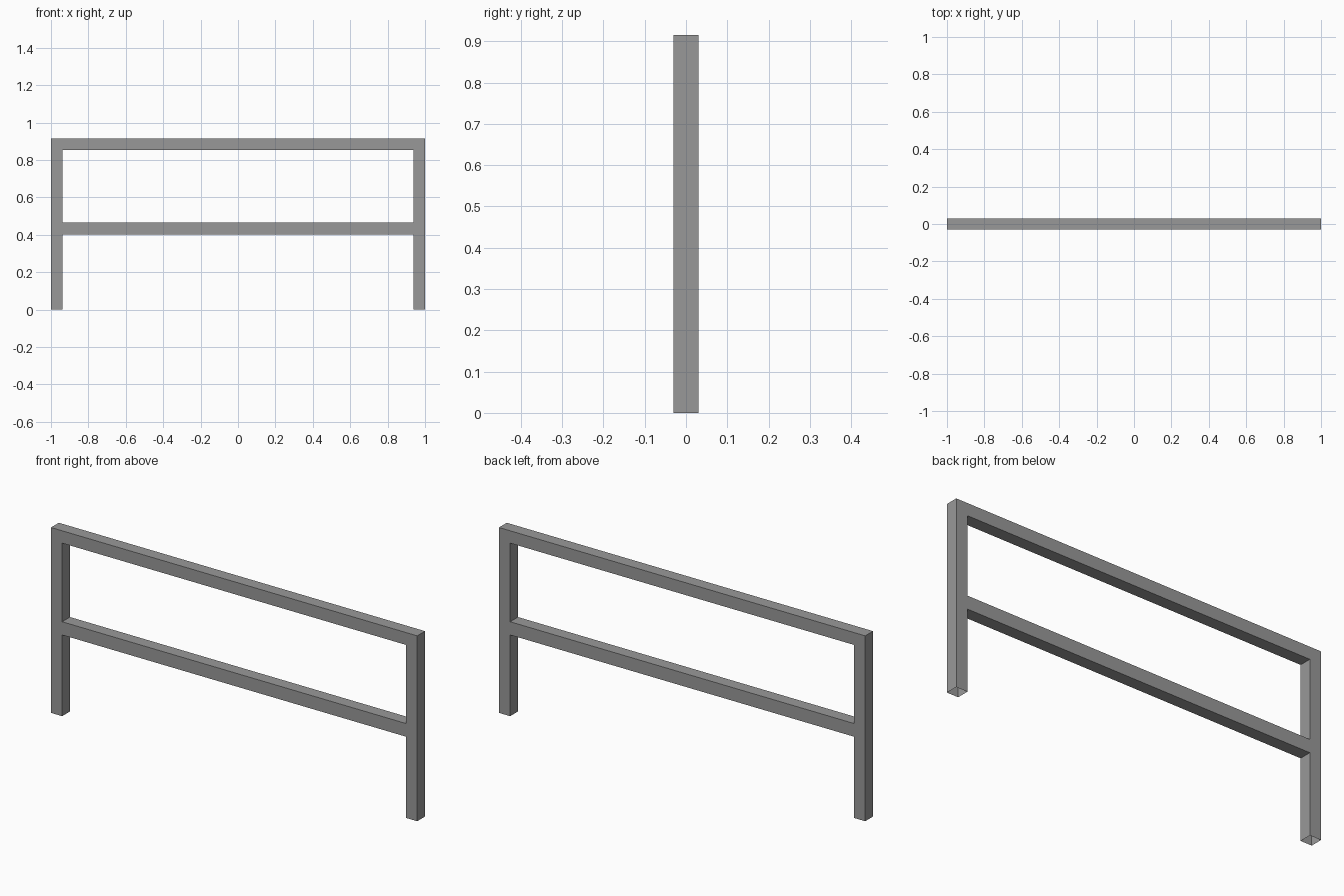
import bpy
import bmesh
from mathutils import Vector

if "Cube" in bpy.data.objects:
    bpy.data.objects.remove(bpy.data.objects["Cube"])

T = 0.061                      # square tube thickness
H = 0.915                      # overall height
MID_LOW, MID_TOP = 0.401, 0.466  # middle rail

steel = bpy.data.materials.new("dark_grey")
steel.diffuse_color = (0.318, 0.318, 0.318, 1)
steel.use_nodes = True
steel.node_tree.nodes["Principled BSDF"].inputs["Base Color"].default_value = steel.diffuse_color


def tube(name, size, centre, open_dirs):
    """Box section with the faces pointing along open_dirs removed."""
    bm = bmesh.new()
    bmesh.ops.create_cube(bm, size=1)
    bm.normal_update()
    ends = [f for f in bm.faces
            if any(f.normal.dot(Vector(d)) > 0.9 for d in open_dirs)]
    bmesh.ops.delete(bm, geom=ends, context='FACES')
    bmesh.ops.scale(bm, vec=size, verts=bm.verts)
    mesh = bpy.data.meshes.new(name)
    bm.to_mesh(mesh)
    bm.free()
    mesh.materials.append(steel)
    obj = bpy.data.objects.new(name, mesh)
    obj.location = centre
    bpy.context.collection.objects.link(obj)
    return obj


# Posts: capped on top, open at the foot
for side, label in ((-1, "left"), (1, "right")):
    tube(label + "_post", (T, T, H), (side * (1 - T / 2), 0, H / 2), [(0, 0, -1)])

# Rails: butt against the inner faces of the posts
for label, low, top in (("top", H - T, H), ("middle", MID_LOW, MID_TOP)):
    tube(label + "_rail", (2 - 2 * T, T, top - low), (0, 0, (low + top) / 2),
         [(1, 0, 0), (-1, 0, 0)])
